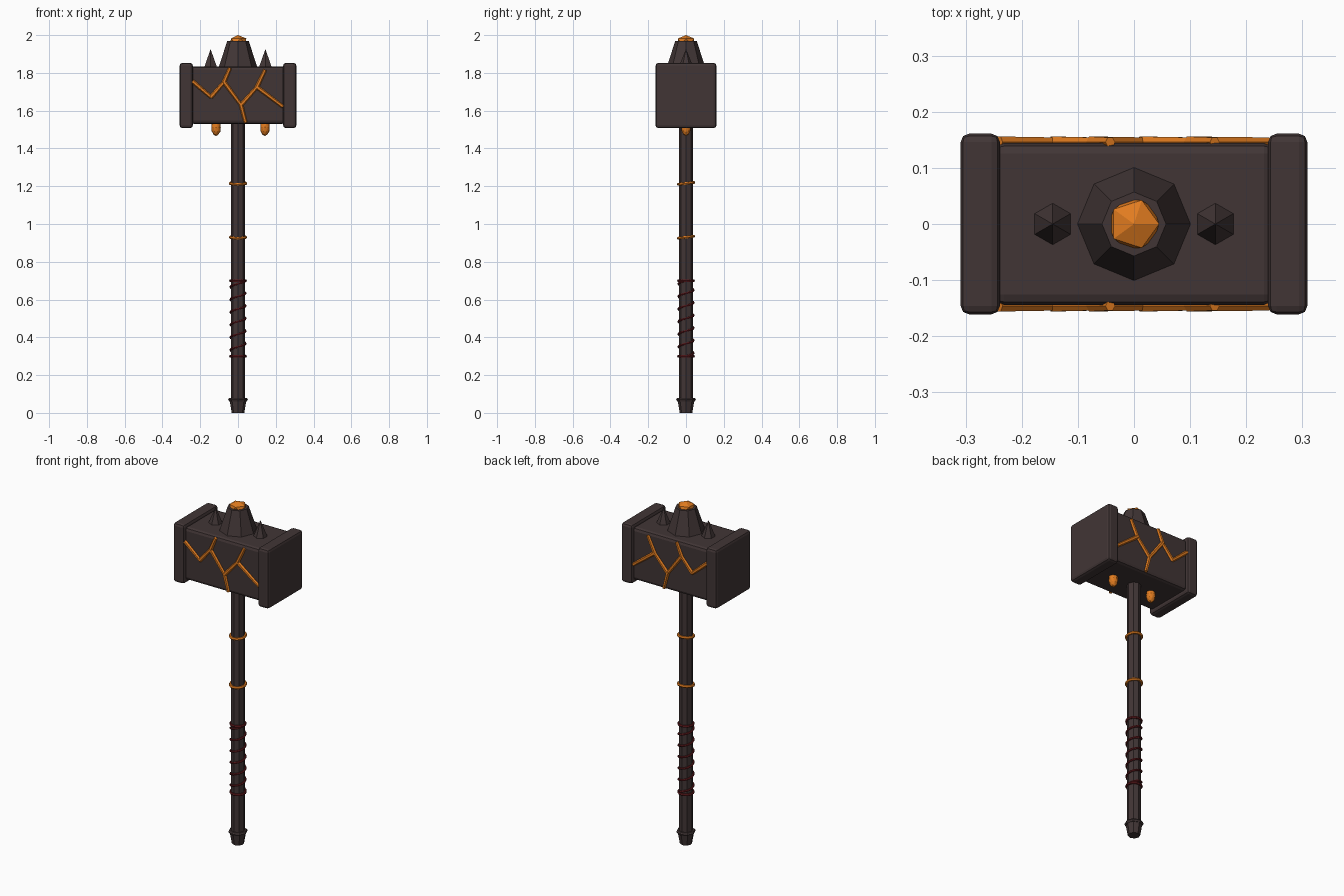
import bpy, bmesh, math
from mathutils import Vector, Matrix

if "Cube" in bpy.data.objects:
    bpy.data.objects.remove(bpy.data.objects["Cube"])


def material(name, rgb):
    m = bpy.data.materials.new(name)
    m.diffuse_color = (*rgb, 1)
    m.use_nodes = True
    m.node_tree.nodes["Principled BSDF"].inputs["Base Color"].default_value = m.diffuse_color
    return m


STONE = material("dark stone", (0.053, 0.036, 0.036))
EMBER = material("ember orange", (0.75, 0.20, 0.014))
WRAP = material("dark red cord", (0.11, 0.010, 0.012))


def add(name, bm, mat):
    bmesh.ops.recalc_face_normals(bm, faces=bm.faces)
    me = bpy.data.meshes.new(name)
    bm.to_mesh(me)
    bm.free()
    me.materials.append(mat)
    ob = bpy.data.objects.new(name, me)
    bpy.context.collection.objects.link(ob)
    return ob


def box(name, centre, size, bevel, mat):
    bm = bmesh.new()
    bmesh.ops.create_cube(bm, size=1, matrix=Matrix.Translation(centre) @ Matrix.Diagonal((*size, 1)))
    bmesh.ops.bevel(bm, geom=bm.edges[:], offset=bevel, segments=2, profile=0.5, affect='EDGES')
    return add(name, bm, mat)


def cone(name, x, z0, z1, r0, r1, sides, mat):
    bm = bmesh.new()
    bmesh.ops.create_cone(bm, cap_ends=True, segments=sides, radius1=r0, radius2=r1, depth=z1 - z0,
                          matrix=Matrix.Translation((x, 0, (z0 + z1) / 2)))
    return add(name, bm, mat)


def gem(name, centre, scale, subdiv, mat):
    bm = bmesh.new()
    bmesh.ops.create_icosphere(bm, subdivisions=subdiv, radius=1,
                               matrix=Matrix.Translation(centre) @ Matrix.Diagonal((*scale, 1)))
    return add(name, bm, mat)


def tube(name, pts, r, sides, mat, closed=False):
    # sweep a small polygon around the z axis path
    bm = bmesh.new()
    rings = []
    for p in pts:
        p = Vector(p)
        out = Vector((p.x, p.y, 0)).normalized()
        rings.append([bm.verts.new(p + out * r * math.cos(a) + Vector((0, 0, r * math.sin(a))))
                      for a in (2 * math.pi * k / sides for k in range(sides))])
    pairs = list(zip(rings, rings[1:])) + ([(rings[-1], rings[0])] if closed else [])
    for a, b in pairs:
        for k in range(sides):
            j = (k + 1) % sides
            bm.faces.new((a[k], a[j], b[j], b[k]))
    if not closed:
        bm.faces.new(rings[0])
        bm.faces.new(rings[-1])
    return add(name, bm, mat)


def ring(name, z, major, minor, tilt, mat, sides=16):
    pts = []
    for i in range(sides):
        a = 2 * math.pi * i / sides
        x, y = major * math.cos(a), major * math.sin(a)
        pts.append((x, y, z + y * tilt))
    return tube(name, pts, minor, 6, mat, True)


# Shaft and pommel
cone("shaft", 0, 0.04, 1.56, 0.038, 0.038, 8, STONE)
cone("pommel", 0, 0, 0.07, 0.033, 0.045, 8, STONE)
ring("pommel_collar", 0.07, 0.042, 0.010, 0, STONE, 8)

# Glowing shaft bands
for i, z in enumerate((0.93, 1.215)):
    ring(f"ember_band_{i}", z, 0.041, 0.008, 0.12, EMBER)

# Spiral grip cord with closing rings
turns, per = 6, 16
tube("grip_cord", [(0.040 * math.cos(2 * math.pi * i / per), 0.040 * math.sin(2 * math.pi * i / per),
                    0.30 + 0.40 * i / (turns * per)) for i in range(turns * per + 1)], 0.006, 6, WRAP)
for i, z in enumerate((0.30, 0.70)):
    ring(f"grip_end_ring_{i}", z, 0.040, 0.007, 0, WRAP)

# Hammer head and striking plates
box("head_block", (0, 0, 1.682), (0.50, 0.288, 0.306), 0.018, STONE)
for side, s in (("left", -1), ("right", 1)):
    box(f"striking_plate_{side}", (s * 0.274, 0, 1.68), (0.07, 0.322, 0.346), 0.015, STONE)
    cone(f"spike_{side}", s * 0.145, 1.825, 1.926, 0.041, 0, 6, STONE)

# Crown, crown gem and hanging drops
cone("crown", 0, 1.825, 1.968, 0.104, 0.057, 8, STONE)
gem("crown_gem", (0, 0, 1.968), (0.05, 0.05, 0.032), 1, EMBER)
for i, x in enumerate((-0.116, 0.143)):
    gem(f"ember_drop_{i}", (x, 0, 1.512), (0.026, 0.026, 0.046), 2, EMBER)

# Glowing cracks, mirrored front to back
P = dict(A=(-0.24, 1.755), B=(-0.143, 1.672), C=(-0.074, 1.752), D=(-0.043, 1.825), E=(0.016, 1.63),
         F=(0.04, 1.538), G=(0.10, 1.725), H=(0.143, 1.815), I=(0.237, 1.622))
bm = bmesh.new()
for sy in (-1, 1):
    for a, b in ("AB", "BC", "CD", "CE", "EF", "EG", "GH", "GI"):
        p = Vector((P[a][0], sy * 0.146, P[a][1]))
        q = Vector((P[b][0], sy * 0.146, P[b][1]))
        d = q - p
        rot = d.to_track_quat('Z', 'Y').to_matrix().to_4x4()
        bmesh.ops.create_cone(bm, cap_ends=True, segments=6, radius1=0.0115, radius2=0.0095,
                              depth=d.length + 0.004, matrix=Matrix.Translation((p + q) / 2) @ rot)
add("ember_cracks", bm, EMBER)
